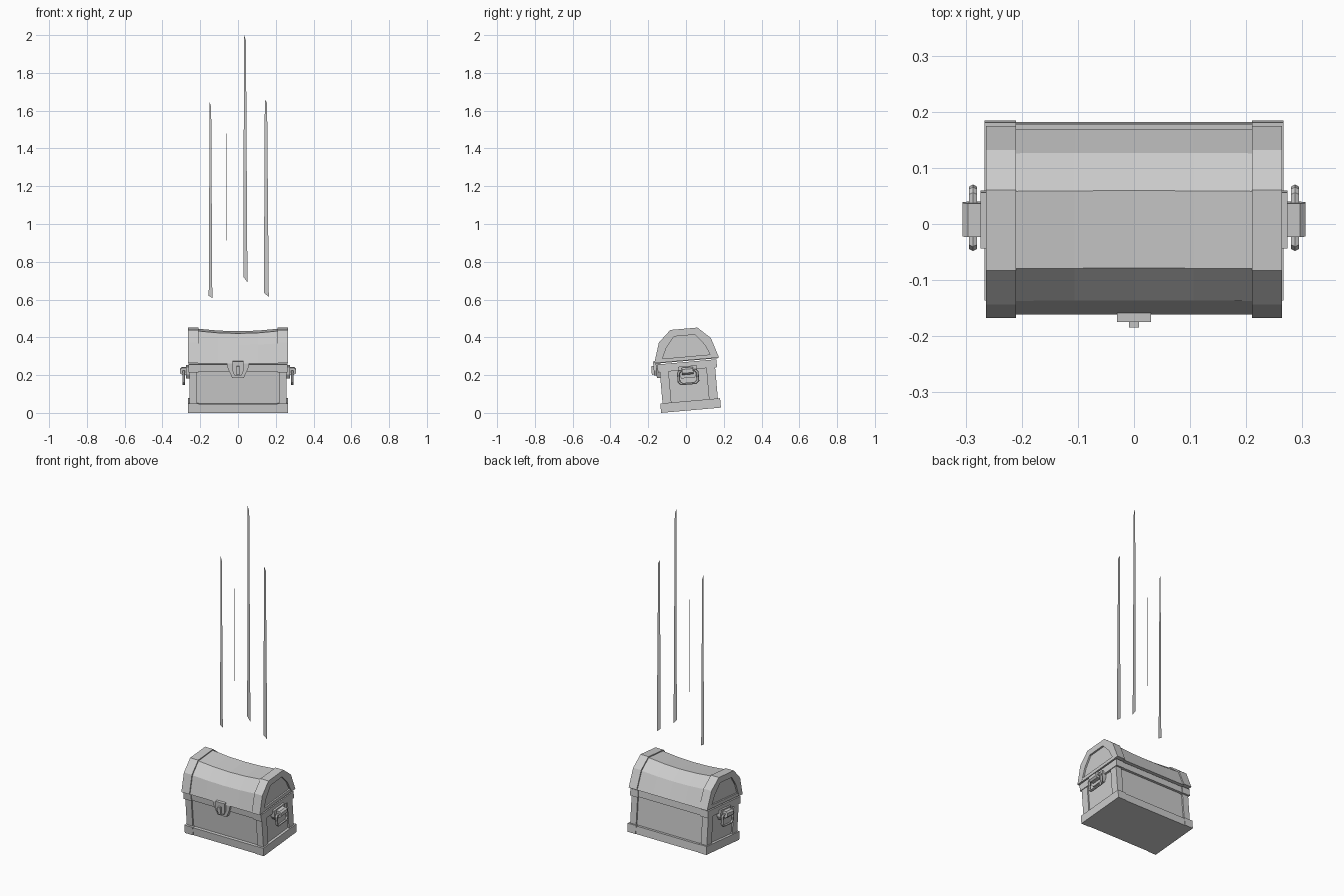
import bpy, bmesh, math
from mathutils import Matrix, Vector

if "Cube" in bpy.data.objects:
    bpy.data.objects.remove(bpy.data.objects["Cube"])

grey = bpy.data.materials.new("plain grey")
grey.use_nodes = True
grey.diffuse_color = (0.6, 0.6, 0.6, 1)
grey.node_tree.nodes["Principled BSDF"].inputs["Base Color"].default_value = (0.6, 0.6, 0.6, 1)

# The whole chest leans back a little
TILT = Matrix.Translation((0, 0.0265, 0.014)) @ Matrix.Rotation(math.radians(5), 4, "X")


def finish(name, bm, matrix=TILT):
    bmesh.ops.recalc_face_normals(bm, faces=bm.faces)
    mesh = bpy.data.meshes.new(name)
    bm.to_mesh(mesh)
    bm.free()
    mesh.materials.append(grey)
    obj = bpy.data.objects.new(name, mesh)
    obj.matrix_world = matrix
    bpy.context.collection.objects.link(obj)
    return obj


def loft(name, rings):
    """Skin a row of matching outlines and cap both ends."""
    bm = bmesh.new()
    loops = [[bm.verts.new(p) for p in ring] for ring in rings]
    for a, b in zip(loops, loops[1:]):
        for i in range(len(a)):
            j = (i + 1) % len(a)
            bm.faces.new((a[i], a[j], b[j], b[i]))
    bm.faces.new(loops[0])
    bm.faces.new(loops[-1])
    return finish(name, bm)


def along_x(name, profile, x0, x1):
    return loft(name, [[(x, y, z) for y, z in profile] for x in (x0, x1)])


def box(name, x, y, z):
    return along_x(name, [(y[0], z[0]), (y[1], z[0]), (y[1], z[1]), (y[0], z[1])], *x)


def both(x0, x1, side):
    return sorted((x0 * side, x1 * side))


def arch(inset, base):
    half = [(0.172, 0.267), (0.138, 0.372), (0.072, 0.433)]
    pts = [(y - inset, z - inset * 0.9) for y, z in half]
    pts[0] = (half[0][0] - inset, base)
    pts[2] = (half[2][0] - inset * 0.45, half[2][1] - inset)
    return pts + [(-y, z) for y, z in reversed(pts)]


# Lower box: core, plinth, rim
box("body", (-0.25, 0.25), (-0.138, 0.138), (0.02, 0.25))
box("plinth", (-0.262, 0.262), (-0.156, 0.156), (0, 0.047))
box("body_rim", (-0.255, 0.255), (-0.152, 0.152), (0.218, 0.257))

for side, word in ((1, "left"), (-1, "right")):
    # Corner posts and the thicker plinth and rim ends
    for front, end in ((-1, "front"), (1, "back")):
        box(f"{end}_{word}_post", both(0.218, 0.258, side),
            both(0.1, 0.147, front), (0.04, 0.225))
    box(f"{word}_plinth_end", both(0.21, 0.266, side), (-0.159, 0.159), (0, 0.05))
    box(f"{word}_rim_end", both(0.21, 0.262, side), (-0.157, 0.157), (0.215, 0.257))

    # Lid end band, with its recessed end panel and bottom rail
    along_x(f"{word}_lid_band", arch(0, 0.265) + arch(0.036, 0.265)[::-1],
            *both(0.21, 0.264, side))
    along_x(f"{word}_lid_panel", arch(0.03, 0.265), *both(0.2, 0.254, side))
    box(f"{word}_lid_rail", both(0.21, 0.263, side), (-0.165, 0.165), (0.265, 0.285))

    # Handle mount and knuckle
    plate = [(-0.05, 0.235), (0.05, 0.235), (0.05, 0.195), (0.036, 0.172),
             (-0.036, 0.172), (-0.05, 0.195)]
    along_x(f"{word}_handle_plate", plate, *both(0.25, 0.274, side))
    knuckle = [(0.27, 0.19), (0.27, 0.228), (0.296, 0.228), (0.306, 0.219),
               (0.306, 0.199), (0.296, 0.19)]
    loft(f"{word}_handle_knuckle",
         [[(x * side, y, z) for x, z in knuckle] for y in (-0.03, 0.03)])

    # Hanging handle, a closed six-sided loop
    bm = bmesh.new()
    path = [(-0.042, 0.21), (0.042, 0.21), (0.05, 0.2), (0.05, 0.155),
            (0.036, 0.142), (-0.036, 0.142), (-0.05, 0.155), (-0.05, 0.2)]
    loops = []
    for y, z in path:
        out = Vector((0, y, z - 0.176)).normalized()
        ring = []
        for k in range(6):
            t = math.tau * k / 6
            offset = out * math.cos(t) * 0.008 + Vector((math.sin(t) * 0.008, 0, 0))
            ring.append(bm.verts.new(Vector((0.287 * side, y, z)) + offset))
        loops.append(ring)
    for i, a in enumerate(loops):
        b = loops[(i + 1) % len(loops)]
        for k in range(6):
            bm.faces.new((a[k], a[(k + 1) % 6], b[(k + 1) % 6], b[k]))
    finish(f"{word}_handle", bm)

# Sagging middle of the lid
rings = []
for i in range(-2, 3):
    sag = 0.013 * (1 - (i / 2) ** 2)
    rings.append([(i * 0.106, y, z - sag * (z - 0.262) / 0.165) for y, z in arch(0.006, 0.262)])
loft("lid", rings)

# Lock: shield plate, hasp and knob
shield = [(-0.058, 0.262), (0.058, 0.262), (0.054, 0.238), (0.03, 0.185),
          (-0.03, 0.185), (-0.054, 0.238)]
loft("lock_plate", [[(x, y, z) for x, z in shield] for y in (-0.165, -0.14)])
hasp = [(-0.03, 0.275), (0.03, 0.275), (0.03, 0.225), (0.018, 0.2),
        (-0.018, 0.2), (-0.03, 0.225)]
loft("lock_hasp", [[(x, y, z) for x, z in hasp] for y in (-0.178, -0.15)])
box("lock_knob", (-0.009, 0.009), (-0.19, -0.16), (0.205, 0.25))

# Flat falling streaks above the chest: bottom left and right, top right and left
streaks = [
    [(-0.155, 0.62), (-0.136, 0.608), (-0.142, 1.62), (-0.15, 1.645)],
    [(-0.061, 0.915), (-0.057, 0.91), (-0.058, 1.47), (-0.06, 1.48)],
    [(0.028, 0.72), (0.05, 0.692), (0.042, 1.97), (0.032, 2.0)],
    [(0.137, 0.635), (0.163, 0.615), (0.154, 1.64), (0.142, 1.66)],
]
for n, outline in enumerate(streaks):
    bm = bmesh.new()
    bm.faces.new([bm.verts.new((x, 0.048, z)) for x, z in outline])
    finish(f"streak_{n + 1}", bm, Matrix())
